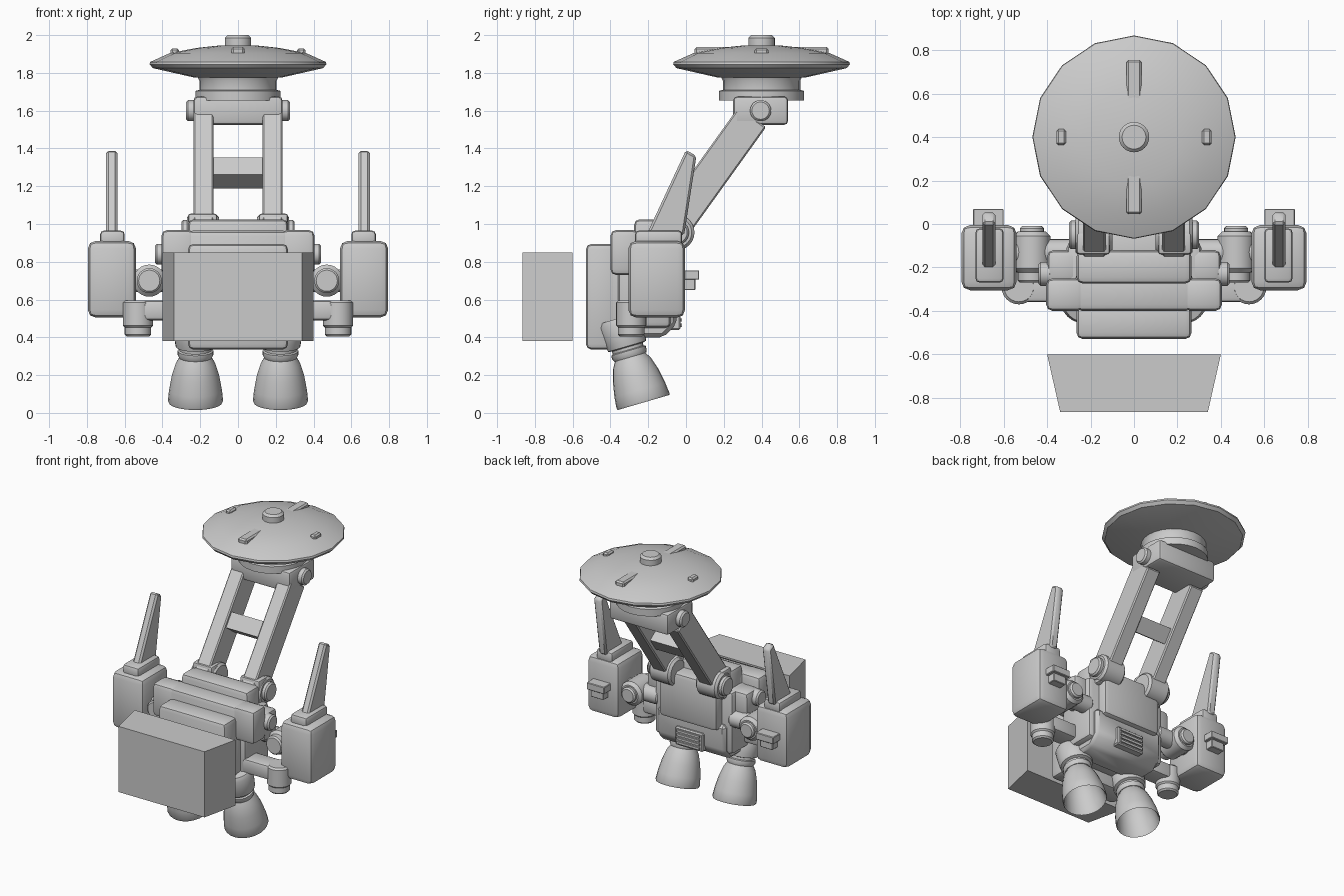
import bpy, bmesh
from math import radians, pi, cos, sin
from mathutils import Matrix, Vector

cube = bpy.data.objects.get("Cube")
if cube:
    bpy.data.objects.remove(cube, do_unlink=True)

grey = bpy.data.materials.new("plain grey")
grey.use_nodes = True
grey.diffuse_color = (0.6, 0.6, 0.6, 1)
grey.node_tree.nodes["Principled BSDF"].inputs["Base Color"].default_value = (0.6, 0.6, 0.6, 1)


def finish(name, bm, bevel=0, segments=2, angle=35):
    bmesh.ops.recalc_face_normals(bm, faces=bm.faces)
    if bevel:
        bmesh.ops.bevel(bm, geom=bm.edges[:], offset=bevel, segments=segments,
                        profile=0.5, affect='EDGES', clamp_overlap=True)
    mesh = bpy.data.meshes.new(name)
    bm.to_mesh(mesh)
    bm.free()
    for p in mesh.polygons:
        p.use_smooth = True
    mesh.set_sharp_from_angle(angle=radians(angle))
    mesh.materials.append(grey)
    ob = bpy.data.objects.new(name, mesh)
    bpy.context.collection.objects.link(ob)


def box(name, x, y, z, bevel=0.0, segments=2, tilt=0.0):
    """Box between x, y and z limits, tilted about its own centre."""
    bm = bmesh.new()
    bmesh.ops.create_cube(bm, size=1)
    size = Vector((x[1] - x[0], y[1] - y[0], z[1] - z[0]))
    mid = Vector((x[0] + x[1], y[0] + y[1], z[0] + z[1])) / 2
    bm.transform(Matrix.Translation(mid) @ Matrix.Rotation(tilt, 4, 'X') @ Matrix.Diagonal((*size, 1)))
    finish(name, bm, bevel, segments)


def prism(name, points, axis, lo, hi, bevel=0.0):
    """Extrude an outline along x or z."""
    bm = bmesh.new()
    place = (lambda p, d: (d, *p)) if axis == 'X' else (lambda p, d: (*p, d))
    a = [bm.verts.new(place(p, lo)) for p in points]
    b = [bm.verts.new(place(p, hi)) for p in points]
    bm.faces.new(a)
    bm.faces.new(b[::-1])
    for i in range(len(a)):
        j = (i + 1) % len(a)
        bm.faces.new((a[i], a[j], b[j], b[i]))
    finish(name, bm, bevel, 1)


def lathe(name, profile, at, turn=Matrix(), sides=24):
    """Spin a (radius, height) profile; zero radius closes an end."""
    bm = bmesh.new()
    rings = []
    for r, h in profile:
        n = sides if r > 0 else 1
        rings.append([bm.verts.new((r * cos(2 * pi * i / n), r * sin(2 * pi * i / n), h)) for i in range(n)])
    for a, b in zip(rings, rings[1:]):
        for i in range(sides):
            j = (i + 1) % sides
            quad = [a[i % len(a)], a[j % len(a)], b[j % len(b)], b[i % len(b)]]
            bm.faces.new(list(dict.fromkeys(quad)))
    bm.transform(Matrix.Translation(at) @ turn)
    finish(name, bm)


def drum(name, at, r, length, turn=Matrix(), c=0.01):
    """Cylinder with chamfered rims, centred on a point."""
    h = length / 2
    lathe(name, [(0, -h), (r - c, -h), (r, c - h), (r, h - c), (r - c, h), (0, h)], at, turn)


ALONG_X = Matrix.Rotation(pi / 2, 4, 'Y')
ALONG_Y = Matrix.Rotation(pi / 2, 4, 'X')
LEAN = -0.623

# Front box
prism("front_box", [(-.34, -.865), (.34, -.865), (.40, -.60), (-.40, -.60)], 'Z', .38, .85)

# Torso
box("chest_plate", (-.265, .265), (-.53, -.36), (.335, .895), .03)
box("chest_middle", (-.27, .27), (-.40, -.22), (.42, .965), .03)
box("chest_top", (-.265, .265), (-.275, -.12), (.60, 1.025), .03)
box("torso", (-.31, .31), (-.36, -.08), (.45, .90), .03)
prism("lower_back", [(-.30, .40), (-.12, .40), (-.05, .47), (-.05, .66), (-.30, .66)], 'X', -.27, .27, .02)
box("back_panel", (-.23, .23), (-.22, -.015), (.62, .96), .03)
box("vent_frame", (-.11, .11), (-.10, -.03), (.44, .57), .008, 1)
for i in range(4):
    box("vent_slat", (-.09, .09), (-.04, -.02), (.456 + i * .028, .472 + i * .028))

# Dish and its neck
lathe("dish", [(0, 1.77), (.23, 1.775), (.45, 1.825), (.468, 1.845), (.465, 1.858), (.36, 1.905),
               (.22, 1.932), (.10, 1.945), (0, 1.948)], (0, .40, 0), sides=16)
lathe("dish_knob", [(.07, 1.93), (.07, 1.985), (.055, 2.0), (0, 2.0)], (0, .40, 0))
lathe("dish_neck", [(0, 1.655), (.225, 1.655), (.225, 1.705), (.205, 1.71), (.205, 1.76),
                    (.215, 1.78), (0, 1.78)], (0, .40, 0))
for s in (-1, 1):
    mid = .40 + s * .245
    box("long_rib", (-.035, .035), (mid - .11, mid + .11), (1.885, 1.936), .01, 1)
    box("short_rib", (s * .335 - .022, s * .335 + .022), (.363, .437), (1.88, 1.93), .01, 1)

# Yoke and crossbar
box("yoke", (-.235, .235), (.25, .54), (1.525, 1.675), .02)
box("crossbar", (-.15, .15), (.07, .20), (1.215, 1.325), 0, 1, LEAN)

for s, side in ((-1, "right"), (1, "left")):
    def span(a, b):
        return sorted((s * a, s * b))

    def part(name):
        return side + "_" + name

    # Support beams and hinges
    box(part("beam"), span(.13, .235), (.045, .225), (.895, 1.635), .008, 1, LEAN)
    drum(part("yoke_pin"), (s * .24, .395, 1.60), .056, .07, ALONG_X)
    drum(part("hinge"), (s * .185, -.05, .955), .095, .17, ALONG_X, .015)
    drum(part("hinge_cap"), (s * .27, -.05, .955), .066, .06, ALONG_X)
    box(part("hinge_foot"), span(.11, .265), (-.14, -.04), (.85, 1.055), .015)

    # Side blocks
    box(part("side_block"), span(.23, .405), (-.40, -.25), (.73, .968), .03)
    box(part("side_rear"), span(.25, .40), (-.27, -.12), (.70, .90), .03)
    drum(part("block_pin"), (s * .41, -.23, .84), .055, .06, ALONG_X)

    # Pod joint
    drum(part("joint"), (s * .47, -.13, .70), .085, .19, ALONG_Y, .02)
    drum(part("joint_cap"), (s * .47, -.03, .70), .055, .04, ALONG_Y)
    drum(part("joint_front"), (s * .47, -.23, .70), .066, .08, ALONG_Y)
    drum(part("joint_axle"), (s * .43, -.13, .70), .06, .30, ALONG_X)

    # Lower arm with a small downward thruster
    box(part("lower_arm"), span(.28, .55), (-.36, -.22), (.49, .595), .02)
    drum(part("small_thruster"), (s * .53, -.29, .523), .08, .145, c=.012)
    drum(part("small_nozzle"), (s * .53, -.29, .44), .07, .07)

    # Outer pod, cap, fin and rear latch
    box(part("pod"), span(.54, .795), (-.305, -.005), (.505, .91), .04)
    box(part("pod_cap"), span(.60, .73), (-.27, -.02), (.88, .965), .02)
    prism(part("fin"), [(-.21, .94), (-.01, .94), (.055, 1.36), (0, 1.392)], 'X', *span(.638, .698), .012)
    box(part("latch"), span(.60, .74), (-.02, .07), (.705, .755), .004, 1)
    box(part("latch_base"), span(.62, .72), (-.02, .05), (.65, .72), .004, 1)

    # Main engine: open bell and collar on a tilted axis
    tilt = Matrix.Rotation(.284, 4, 'X')
    at = (s * .225, -.225, .055)
    lathe(part("engine_bell"), [(0, .252), (.083, .252), (.105, .215), (.125, .15), (.140, .07), (.146, .01),
                                (.142, 0), (.135, .012), (.128, .07), (.115, .14), (.095, .20),
                                (.075, .232), (0, .235)], at, tilt)
    lathe(part("engine_collar"), [(0, .25), (.088, .25), (.095, .265), (.095, .285), (.085, .29), (.085, .305),
                                  (.105, .31), (.11, .34), (.115, .44), (.10, .465), (0, .465)], at, tilt)
